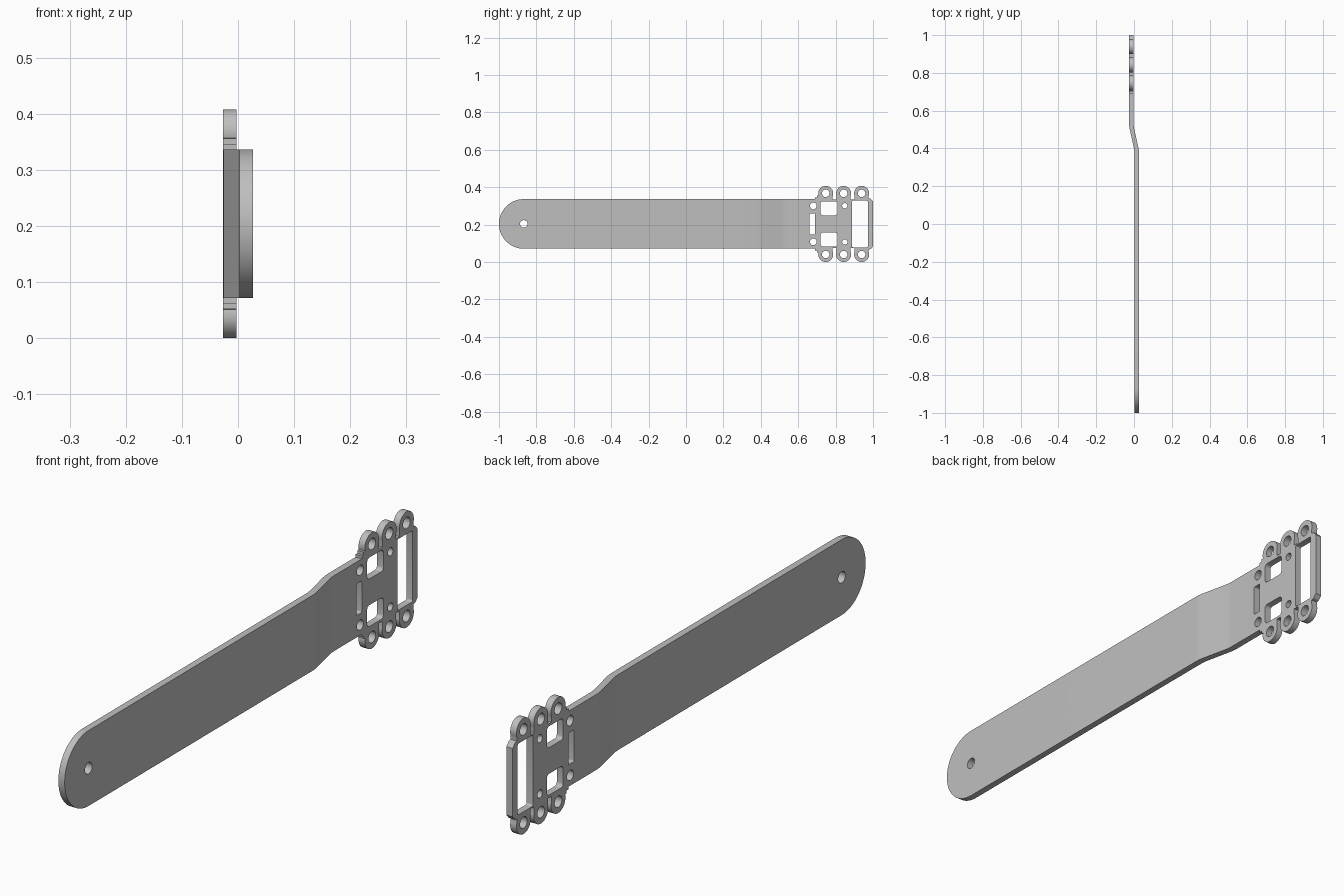
import bpy, bmesh
from math import sin, cos, pi, radians

if "Cube" in bpy.data.objects:
    bpy.data.objects.remove(bpy.data.objects["Cube"], do_unlink=True)

MID = 0.204          # height of the long axis
HALF = 0.0122        # half thickness of the sheet
STRAP = 0.1325       # half width of the strap
OFFSET = 0.0145      # sideways shift of strap and head

grey = bpy.data.materials.new("satin_grey")
grey.use_nodes = True
grey.diffuse_color = (0.52, 0.52, 0.52, 1)
grey.node_tree.nodes["Principled BSDF"].inputs["Base Color"].default_value = grey.diffuse_color


def arc(cy, cz, r, start, end, steps=20):
    angles = [radians(start + (end - start) * i / steps) for i in range(steps + 1)]
    return [(cy + r * cos(a), cz + r * sin(a)) for a in angles]


def circle(cy, cz, r, steps=32):
    return arc(cy, cz, r, 0, 360, steps)[:-1]


def rounded_rect(y0, y1, z0, z1, r=0.01):
    corners = [(y1 - r, z1 - r), (y0 + r, z1 - r), (y0 + r, z0 + r), (y1 - r, z0 + r)]
    return [p for i, c in enumerate(corners) for p in arc(*c, r, 90 * i, 90 * i + 90, 4)]


def plate(name, loops, half):
    """Filled outline with holes, extruded across x."""
    curve = bpy.data.curves.new(name, 'CURVE')
    curve.dimensions = '2D'
    curve.fill_mode = 'BOTH'
    curve.extrude = half
    for loop in loops:
        spline = curve.splines.new('POLY')
        spline.points.add(len(loop) - 1)
        for point, (y, z) in zip(spline.points, loop):
            point.co = (y, z, 0, 1)
        spline.use_cyclic_u = True
    obj = bpy.data.objects.new(name, curve)
    bpy.context.collection.objects.link(obj)
    bpy.ops.object.select_all(action='DESELECT')
    obj.select_set(True)
    bpy.context.view_layer.objects.active = obj
    bpy.ops.object.convert(target='MESH')
    obj = bpy.context.view_layer.objects.active
    bm = bmesh.new()
    bm.from_mesh(obj.data)
    bmesh.ops.remove_doubles(bm, verts=bm.verts, dist=0.0001)
    for v in bm.verts:
        y, z, x = v.co
        v.co = (x, y, z + MID)
    bmesh.ops.recalc_face_normals(bm, faces=bm.faces)
    bm.to_mesh(obj.data)
    bm.free()
    return obj


# Upper half of the outline: round end, stepped shoulder, three lobes, end corner
upper = arc(STRAP - 1, 0, STRAP, 180, 90, 32)
upper += [(0.69, STRAP), (0.69, 0.142), (0.70, 0.142), (0.70, 0.152)]
for cy in (0.747, 0.843, 0.939):
    lobe = arc(cy, 0.1635, 0.04, 196, -20, 28)
    if cy > 0.75:
        upper.append((lobe[0][0], 0.13))
    upper += lobe
    if cy < 0.9:
        upper.append((lobe[-1][0], 0.13))
upper += [(0.977, 0.137), (0.988, 0.134), (1.0, 0.12)]
outline = upper + [(y, -z) for y, z in reversed(upper[1:])]

# Openings
loops = [outline,
         circle(STRAP - 1, 0, 0.02),
         rounded_rect(0.66, 0.69, -0.056, 0.056, 0.004),
         rounded_rect(0.887, 0.972, -0.125, 0.125, 0.006)]
for side in (1, -1):
    loops += [circle(cy, side * 0.1635, 0.02) for cy in (0.747, 0.843, 0.939)]
    loops.append(circle(0.681, side * 0.096, 0.018))
    loops.append(circle(0.849, side * 0.097, 0.014))
    low, high = sorted((side * 0.046, side * 0.121))
    loops.append(rounded_rect(0.72, 0.81, low, high, 0.012))

bar = plate("guide_bar", loops, HALF)

# Sideways joggle between strap and head
BEND0, BEND1 = 0.39, 0.52
bm = bmesh.new()
bm.from_mesh(bar.data)
cuts = [BEND0 - 0.015, BEND0, BEND0 + 0.015, BEND1 - 0.015, BEND1, BEND1 + 0.015]
for y in cuts:
    bmesh.ops.bisect_plane(bm, geom=bm.verts[:] + bm.edges[:] + bm.faces[:],
                           plane_co=(0, y, 0), plane_no=(0, 1, 0))
for v in bm.verts:
    # average of nearby positions rounds the corners of the bend
    ts = [min(1, max(0, (v.co.y + d - BEND0) / (BEND1 - BEND0))) for d in (-0.012, 0, 0.012)]
    v.co.x += OFFSET * (1 - 2 * sum(ts) / 3)
bm.to_mesh(bar.data)
bm.free()

# Ring groove around the pivot hole on the inner face
cutter = plate("groove_cutter", [circle(STRAP - 1, 0, 0.072, 48),
                                 circle(STRAP - 1, 0, 0.045, 48)], 0.012)
cutter.hide_render = True
for v in cutter.data.vertices:
    v.co.x += OFFSET - HALF
groove = bar.modifiers.new("groove", 'BOOLEAN')
groove.operation = 'DIFFERENCE'
groove.solver = 'EXACT'
groove.object = cutter
bpy.ops.object.select_all(action='DESELECT')
bar.select_set(True)
bpy.context.view_layer.objects.active = bar
bpy.ops.object.modifier_apply(modifier=groove.name)
bpy.data.objects.remove(cutter, do_unlink=True)

bar.data.materials.clear()
bar.data.materials.append(grey)
bpy.ops.object.shade_smooth_by_angle(angle=radians(30))
